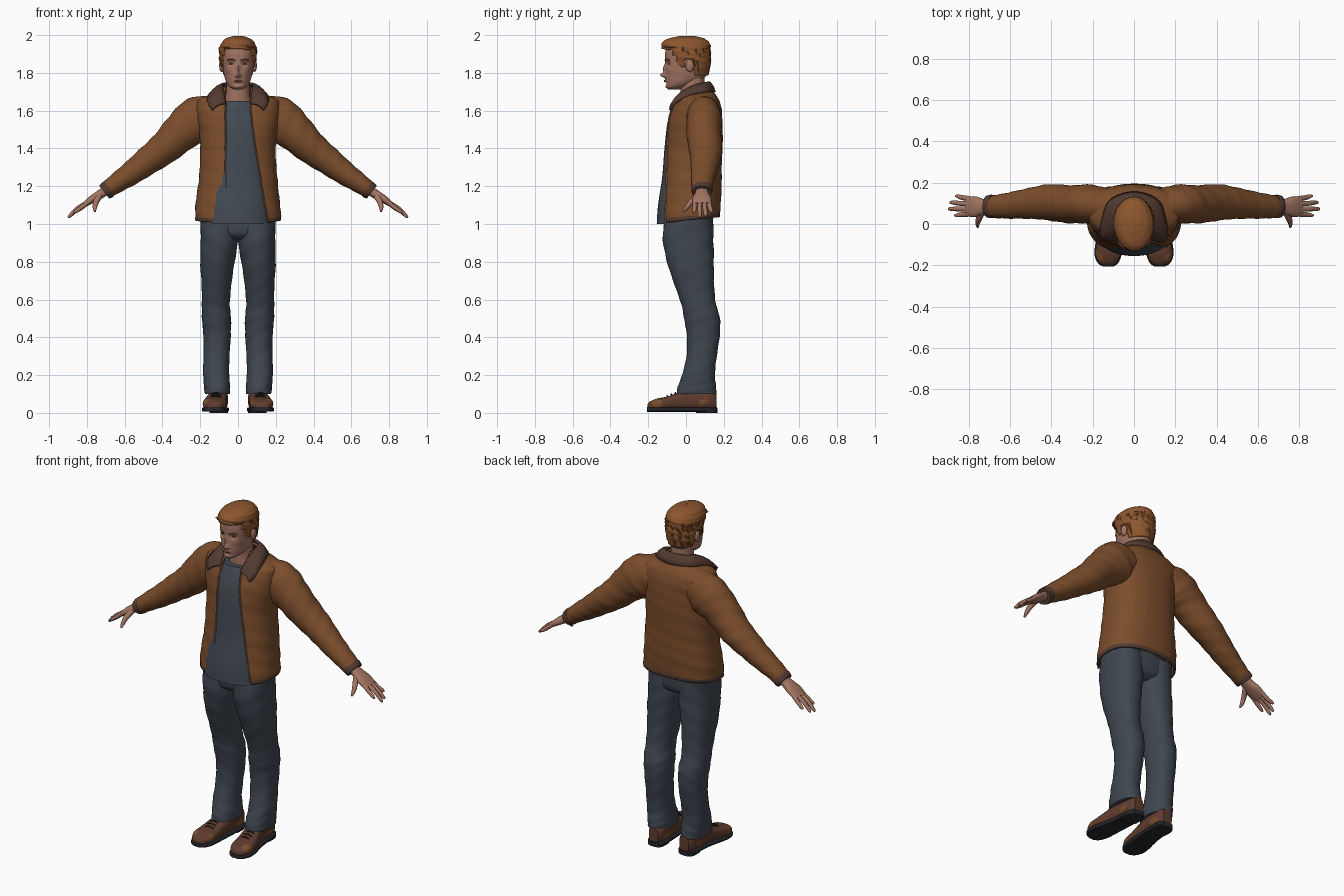
import bpy, bmesh, math, random
from math import sin, cos, pi, acos, exp, sqrt
from mathutils import Vector, Matrix

random.seed(4)
if "Cube" in bpy.data.objects:
    bpy.data.objects.remove(bpy.data.objects["Cube"])


def material(name, *rgb):
    m = bpy.data.materials.new(name)
    m.use_nodes = True
    m.diffuse_color = (*rgb, 1)
    m.node_tree.nodes["Principled BSDF"].inputs["Base Color"].default_value = (*rgb, 1)
    return m


skin = material("skin", .37, .18, .125)
hair = material("hair", .27, .095, .028)
leather = material("jacket leather", .2, .075, .025)
trim = material("dark brown trim", .085, .043, .031)
shirt = material("shirt", .055, .068, .085)
denim = material("trousers", .05, .062, .08)
shoe = material("shoe", .115, .045, .027)
rubber = material("sole", .018, .02, .024)
zipper = material("zip tape", .24, .13, .085)
lip = material("lip", .25, .09, .07)


def smooth_keys(keys, steps):
    """Catmull-Rom samples through rows of numbers."""
    pts = [keys[0], *keys, keys[-1]]
    out = []
    for quad in zip(pts, pts[1:], pts[2:], pts[3:]):
        for s in range(steps):
            t = s / steps
            out.append([b + .5 * t * (c - a + t * (2*a - 5*b + 4*c - d + t * (3*(b - c) + d - a)))
                        for a, b, c, d in zip(*quad)])
    return out + [list(keys[-1])]


def add_tube(bm, keys, frame="path", segs=32, steps=6, n=2.0, fold=0, span=None, side=1):
    """Loft superellipse rings; each key is x, y, z, first radius, second radius."""
    rings = smooth_keys(keys, steps)
    rows = []
    X, Y, Z = Matrix.Identity(3)
    for i, (x, y, z, a, b) in enumerate(rings):
        u, v = X, (Y if frame == "flat" else Z)
        if frame == "path":
            t = Vector(rings[min(i + 1, len(rings) - 1)][:3]) - Vector(rings[max(i - 1, 0)][:3])
            t.normalize()
            v = X if abs(t.y) > .8 else Y
            u = t.cross(v).normalized()
            v = u.cross(t)
        t0, t1 = span(z, a) if span else (0, 2 * pi)
        row = []
        for k in range(segs + bool(span)):
            th = t0 + (t1 - t0) * k / segs
            r = 1 + fold * sin(2 * th + i * .8) * sin(i * .37 + th)
            c, s = (math.copysign(abs(f) ** (2 / n), f) for f in (cos(th), sin(th)))
            p = Vector((x, y, z)) + u * (a * r * c) + v * (b * r * s)
            row.append(bm.verts.new((p.x * side, p.y, p.z)))
        rows.append(row)
    for lo, hi in zip(rows, rows[1:]):
        for k in range(segs):
            j = (k + 1) % len(lo)
            bm.faces.new((lo[k], lo[j], hi[j], hi[k]))
    if not span:
        bm.faces.new(rows[0])
        bm.faces.new(rows[-1])
    return rows


def finish(name, bm, *mats, rule=None, thick=0, angle=50):
    bmesh.ops.recalc_face_normals(bm, faces=bm.faces)
    if rule:
        for f in bm.faces:
            f.material_index = int(rule(f.calc_center_median()))
    me = bpy.data.meshes.new(name)
    bm.to_mesh(me)
    bm.free()
    ob = bpy.data.objects.new(name, me)
    bpy.context.collection.objects.link(ob)
    for m in mats:
        me.materials.append(m)
    for other in bpy.context.selected_objects:
        other.select_set(False)
    ob.select_set(True)
    bpy.context.view_layer.objects.active = ob
    bpy.ops.object.shade_smooth_by_angle(angle=math.radians(angle))
    if thick:
        mod = ob.modifiers.new("thickness", "SOLIDIFY")
        mod.thickness, mod.offset = thick, -1
    return ob


def tube(name, mat, keys, **kw):
    bm = bmesh.new()
    add_tube(bm, keys, **kw)
    return finish(name, bm, mat)


def blob(name, mat, at, radii):
    bm = bmesh.new()
    bmesh.ops.create_uvsphere(bm, u_segments=20, v_segments=12, radius=1,
                              matrix=Matrix.Translation(at) @ Matrix.Diagonal((*radii, 1)))
    return finish(name, bm, mat)


# Head, with the face shaped by soft bumps
bm = bmesh.new()
add_tube(bm, [(0, -.06, 1.712, .022, .032), (0, -.047, 1.727, .046, .056), (0, -.022, 1.75, .062, .084),
              (0, -.003, 1.78, .072, .106), (0, .003, 1.82, .08, .111), (0, .005, 1.87, .086, .115),
              (0, .005, 1.91, .087, .115), (0, .007, 1.95, .08, .103), (0, .01, 1.98, .05, .065)],
         frame="flat", segs=96, steps=8, n=2.15)
bumps = [(0, 1.788, -.027, .011, .012), (0, 1.82, -.015, .008, .024), (0, 1.757, -.006, .02, .007),
         (0, 1.742, .004, .02, .005), (0, 1.725, -.006, .02, .01)]
for s in (-1, 1):
    bumps += [(s * .035, 1.848, .012, .015, .011), (s * .032, 1.87, -.004, .02, .007),
              (s * .05, 1.815, -.004, .016, .014), (s * .013, 1.783, -.006, .006, .006)]
for v in bm.verts:
    if v.co.y < -.02:
        v.co.y += sum(d * exp(-((v.co.x - x) / w) ** 2 - ((v.co.z - z) / h) ** 2) for x, z, d, w, h in bumps)
head = finish("head", bm, skin)


def on_face(x, z, lift=0):
    front = [v.co for v in head.data.vertices if v.co.y < 0]
    p = min(front, key=lambda c: (c.x - x) ** 2 + (c.z - z) ** 2)
    return Vector((x, p.y - lift, z))


tube("neck", skin, [(0, .05, 1.6, .085, .075), (0, .037, 1.67, .066, .066), (0, .034, 1.72, .061, .064),
                    (0, .03, 1.8, .06, .07)], frame="flat")
blob("mouth", lip, on_face(0, 1.757), (.022, .005, .005))
for s, tag in ((1, "left"), (-1, "right")):
    blob(tag + "_ear", skin, (s * .088, .02, 1.838), (.012, .022, .033))
    blob(tag + "_eye", trim, on_face(s * .035, 1.848), (.014, .004, .005))
    tube(tag + "_eyebrow", hair, [(*on_face(s * x, z), .004, .004) for x, z in
                                  ((.015, 1.867), (.035, 1.873), (.055, 1.867))], segs=8, steps=3)

# Hair cap with a cut hairline, plus loose locks
bm = bmesh.new()
add_tube(bm, [(0, .035, 1.775, .07, .08), (0, .022, 1.83, .091, .105), (0, .012, 1.88, .097, .119),
              (0, .002, 1.92, .098, .128), (0, -.002, 1.955, .09, .128), (0, .002, 1.98, .068, .1),
              (0, .005, 1.994, .03, .045)], frame="flat", segs=72, steps=7, fold=.025)


def hairline(y):
    return 1.925 if y < -.07 else 1.89 if y < -.05 else 1.83 if y < -.01 else 1.872 if y < .045 else 1.79


low = [f for f in bm.faces if f.calc_center_median().z < hairline(f.calc_center_median().y)]
bmesh.ops.delete(bm, geom=low, context="FACES")
finish("hair_cap", bm, hair, thick=.015)
bm = bmesh.new()
for i in range(60):
    x, y0 = random.uniform(-.075, .075), random.uniform(-.06, .08)
    path = []
    for k in range(4):
        y, px = y0 - .022 * k, x + k * random.uniform(-.004, .006)
        z = 1.868 + .122 * sqrt(max(.3, 1 - (px / .105) ** 2 - (y / .155) ** 2))
        path.append((px, y, z, .006 - .0015 * k, .011 - .003 * k))
    add_tube(bm, path, segs=6, steps=2)
for i in range(60):
    th, z0 = random.uniform(-.3, pi + .3), random.uniform(1.86, 1.94)
    drop = .02 if sin(th) < .35 else .03
    path = [(.096 * cos(th + .05 * k) * (1 - .02 * k), .008 + .119 * sin(th + .05 * k) * (1 - .02 * k),
             z0 - drop * k * .8, .008 - .002 * k, .008 - .002 * k) for k in range(4)]
    if path[-1][2] > hairline(path[-1][1]) - .01:
        add_tube(bm, path, segs=6, steps=2)
finish("hair_locks", bm, hair)

# Shirt
tube("shirt", shirt, [(0, -.01, 1.0, .19, .145), (0, -.005, 1.1, .185, .143), (0, .01, 1.25, .17, .136),
                      (0, .025, 1.4, .165, .139), (0, .03, 1.52, .165, .13), (0, .035, 1.6, .14, .113),
                      (0, .035, 1.65, .1, .092)], frame="flat", n=2.2, segs=48)


# Open jacket with a dark hem
def opening(z, a):
    left = .068 + .092 * max(0, (1.6 - z) / .58) ** 1.2
    return (-acos(min(.9, left / a) ** 1.2), pi + acos(min(.9, .066 / a) ** 1.2))


bm = bmesh.new()
rows = add_tube(bm, [(0, .02, 1.02, .228, .16), (0, .025, 1.1, .224, .16), (0, .031, 1.2, .212, .157),
                     (0, .037, 1.3, .203, .153), (0, .042, 1.42, .2, .151), (0, .047, 1.52, .212, .147),
                     (0, .055, 1.6, .222, .135), (0, .06, 1.655, .212, .115), (0, .064, 1.69, .14, .09),
                     (0, .063, 1.725, .082, .066)],
                frame="flat", segs=80, steps=6, n=2.4, fold=.012, span=opening)
for v in bm.verts:
    v.co.z += .09 * v.co.y * max(0, min(1, (1.3 - v.co.z) / .2))
edges = {"left": [r[0].co.copy() for r in rows[:-14]], "right": [r[-1].co.copy() for r in rows[:-14]]}
finish("jacket", bm, leather, trim, rule=lambda c: c.z < 1.043 + .09 * c.y, thick=.012)
for tag, line in edges.items():
    tube(tag + "_zip", zipper, [(p.x, p.y, p.z, .004, .005) for p in line], segs=8, steps=1)

# Folded collar, half the stations mirrored
half = [(.065, -.075, 1.64, .138, -.09, 1.605), (.073, -.025, 1.7, .163, -.06, 1.648),
        (.08, .035, 1.735, .155, .03, 1.69), (.066, .095, 1.75, .115, .12, 1.702), (0, .122, 1.755, 0, .158, 1.7)]
full = half + [(-a, b, c, -d, e, f) for a, b, c, d, e, f in half[-2::-1]]
bm = bmesh.new()
strips = []
for st in smooth_keys(full, 6):
    top, low = Vector(st[:3]), Vector(st[3:])
    strips.append([bm.verts.new(top.lerp(low, t) + Vector((0, 0, .05 * t * (1 - t)))) for t in (0, .25, .5, .75, 1)])
for p, q in zip(strips, strips[1:]):
    for k in range(4):
        bm.faces.new((p[k], p[k + 1], q[k + 1], q[k]))
finish("collar", bm, trim, thick=.014)

# Trouser seat
tube("trouser_seat", denim, [(0, .015, .915, .09, .08), (0, .014, .95, .17, .122), (0, .016, 1.05, .195, .125)],
     frame="flat", n=2.5)

# Paired limbs
for s, tag in ((1, "left"), (-1, "right")):
    tube(tag + "_sleeve", leather,
         [(.11, .09, 1.585, .09, .08), (.205, .095, 1.555, .124, .094), (.295, .096, 1.49, .104, .092),
          (.405, .103, 1.39, .084, .088), (.51, .1, 1.31, .07, .074), (.615, .087, 1.235, .056, .062),
          (.695, .085, 1.178, .044, .053)], segs=40, steps=8, fold=.035, side=s)
    tube(tag + "_cuff", trim, [(.682, .085, 1.188, .046, .056), (.694, .085, 1.179, .047, .057),
                               (.708, .085, 1.168, .043, .054)], side=s)

    # Hand: palm, four fingers, thumb
    bm = bmesh.new()
    add_tube(bm, [(.68, .085, 1.19, .026, .032), (.725, .084, 1.16, .024, .036), (.77, .084, 1.132, .021, .05),
                  (.812, .085, 1.103, .014, .047)], n=2.3, side=s)
    for i, reach in enumerate((.87, .9, .893, .865)):
        y, tip = .049 + .024 * i, .042 + .031 * i
        add_tube(bm, [(.79, y, 1.118, .012, .013), ((.8 + reach) / 2, (y + tip) / 2, 1.083, .011, .012),
                      (reach - .01, tip, 1.134 - (reach - .78) * .76, .009, .009),
                      (reach, tip, 1.126 - (reach - .78) * .76, .004, .004)], segs=12, steps=4, side=s)
    add_tube(bm, [(.735, .06, 1.148, .018, .016), (.752, .025, 1.115, .015, .014), (.758, .002, 1.085, .011, .011),
                  (.757, -.016, 1.066, .005, .005)], segs=12, steps=4, side=s)
    finish(tag + "_hand", bm, skin)

    tube(tag + "_trouser_leg", denim,
         [(.1, .018, 1.04, .097, .128), (.1, .012, .92, .099, .134), (.108, .022, .8, .091, .124),
          (.114, .045, .68, .079, .105), (.118, .065, .58, .074, .092), (.113, .085, .5, .077, .095),
          (.112, .092, .42, .073, .088), (.113, .082, .3, .069, .08), (.116, .067, .2, .069, .087),
          (.111, .057, .14, .069, .101), (.108, .056, .1, .067, .105)],
         frame="flat", segs=40, steps=6, n=2.2, fold=.025, side=s)

    # Shoe upper from y, centre x, half width and height
    last = [(-.204, .125, .02, .045), (-.188, .126, .044, .062), (-.15, .126, .06, .077), (-.1, .122, .061, .086),
            (-.05, .115, .056, .105), (0, .108, .052, .12), (.06, .103, .05, .125), (.13, .1, .046, .12),
            (.162, .1, .03, .11)]
    bm = bmesh.new()
    add_tube(bm, [(x, y, (h + .015) / 2, w, (h - .015) / 2) for y, x, w, h in last],
             frame="deep", segs=40, steps=8, n=2.7, side=s)
    finish(tag + "_shoe", bm, shoe, leather,
           rule=lambda c: abs(abs(c.x) - .113) > .035 and min(
               ((c.y + .155) / .028) ** 2, ((c.y - .1) / .035) ** 2) + ((c.z - .052) / .024) ** 2 < 1)
    tube(tag + "_sole", rubber, [(x, y * 1.01, .018, w + .005, .012) for y, x, w, h in last],
         frame="deep", n=5, side=s)
    tube(tag + "_heel", rubber, [(.102, .11, 0, .048, .056), (.102, .11, .025, .05, .057)],
         frame="flat", n=3, steps=1, side=s)
    for k in range(3):
        y, z = -.1 + .022 * k, .088 + .008 * k
        tube(f"{tag}_lace_{k + 1}", rubber, [(.09, y, z - .006, .004, .004), (.118, y, z + .003, .004, .004),
                                             (.146, y, z - .006, .004, .004)], segs=8, steps=3, side=s)
